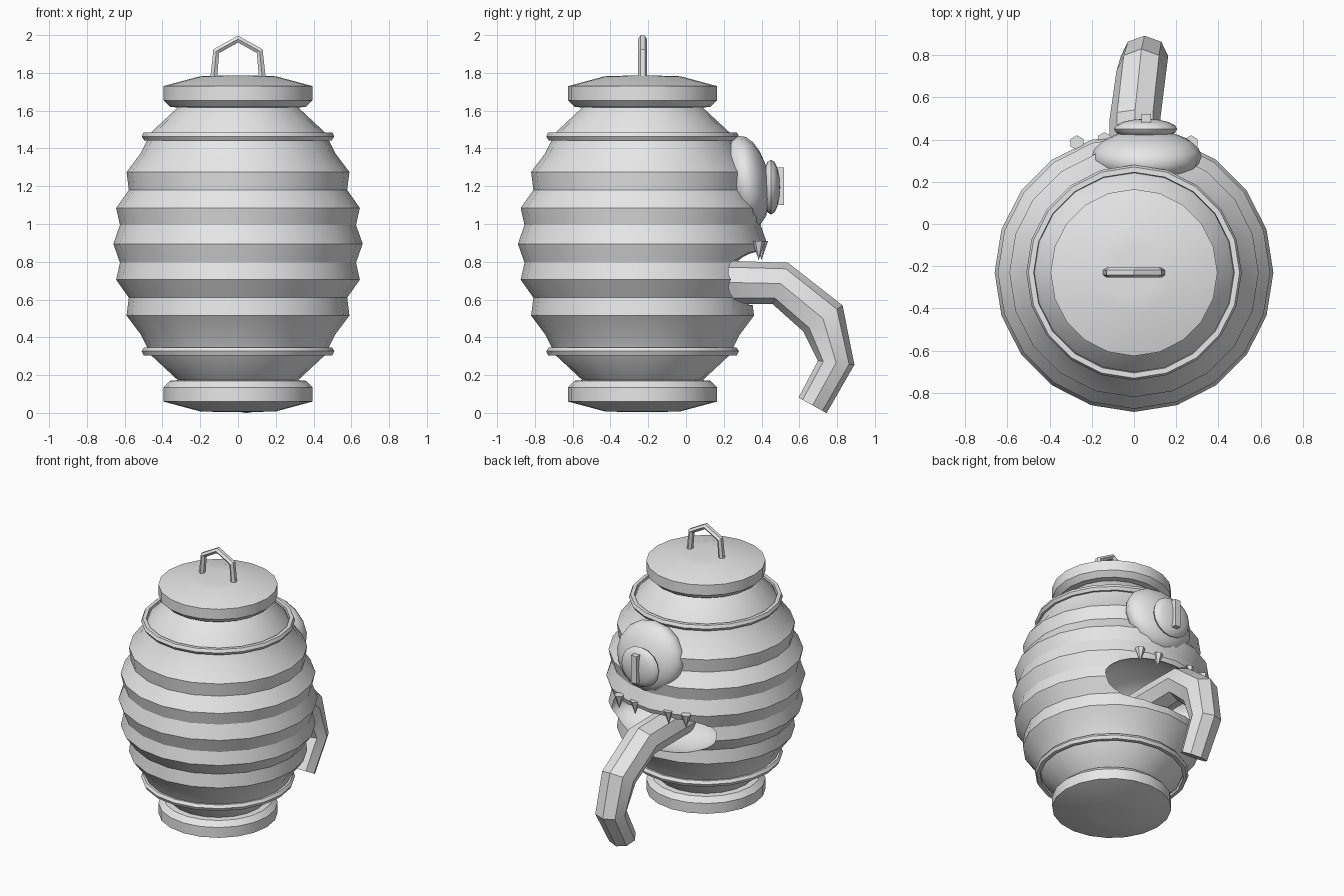
import bpy, bmesh, math
from mathutils import Vector, Matrix

if "Cube" in bpy.data.objects:
    bpy.data.objects.remove(bpy.data.objects["Cube"])

AXIS_Y = -0.23     # lantern axis
MID_Z = 0.895      # lantern is symmetric above and below this height
SIDES = 20

grey = bpy.data.materials.new("plain_grey")
grey.use_nodes = True
grey.diffuse_color = (0.8, 0.8, 0.8, 1)
grey.node_tree.nodes["Principled BSDF"].inputs["Base Color"].default_value = (0.8, 0.8, 0.8, 1)


def make(name, bm):
    bmesh.ops.recalc_face_normals(bm, faces=bm.faces)
    mesh = bpy.data.meshes.new(name)
    bm.to_mesh(mesh)
    bm.free()
    mesh.materials.append(grey)
    obj = bpy.data.objects.new(name, mesh)
    bpy.context.collection.objects.link(obj)
    return obj


def smooth(obj, angle=30):
    bpy.ops.object.select_all(action="DESELECT")
    obj.select_set(True)
    bpy.context.view_layer.objects.active = obj
    bpy.ops.object.shade_smooth_by_angle(angle=math.radians(angle))


def loft(name, rings, closed=False):
    """Bridge rings of points; cap the ends unless the rings form a loop."""
    bm = bmesh.new()
    loops = [[bm.verts.new(p) for p in ring] for ring in rings]
    pairs = list(zip(loops, loops[1:])) + ([(loops[-1], loops[0])] if closed else [])
    for a, b in pairs:
        for i in range(len(a)):
            j = (i + 1) % len(a)
            bm.faces.new((a[i], a[j], b[j], b[i]))
    if not closed:
        bm.faces.new(loops[0])
        bm.faces.new(loops[-1])
    return make(name, bm)


def lathe(name, profile, closed=False):
    def ring(r, z):
        turn = [math.tau * i / SIDES for i in range(SIDES)]
        return [(r * math.cos(a), AXIS_Y + r * math.sin(a), z) for a in turn]
    return loft(name, [ring(r, z) for r, z in profile], closed)


def tube(name, path, side, wide, thick, sides):
    """Sweep an oval along a path; wide runs along the side axis."""
    pts = [Vector(p) for p in path]
    side = Vector(side)
    rings = []
    for i, p in enumerate(pts):
        a, b = pts[max(i - 1, 0)], pts[min(i + 1, len(pts) - 1)]
        t = Vector()
        if i > 0:
            t += (p - a).normalized()
        if i < len(pts) - 1:
            t += (b - p).normalized()
        n = t.cross(side).normalized()
        turn = [math.tau * k / sides for k in range(sides)]
        rings.append([p + side * wide[i] * math.cos(k) + n * thick[i] * math.sin(k) for k in turn])
    return loft(name, rings)


def ellipsoid(name, centre, size, tilt=0, u=20, v=12):
    bm = bmesh.new()
    bmesh.ops.create_uvsphere(bm, u_segments=u, v_segments=v, radius=1)
    pole_to_y = Matrix.Rotation(math.radians(-90), 4, "X")
    xform = (Matrix.Translation(centre) @ Matrix.Rotation(math.radians(tilt), 4, "X")
             @ Matrix.Diagonal((*size, 1)) @ pole_to_y)
    bmesh.ops.transform(bm, matrix=xform, verts=bm.verts)
    return make(name, bm)


# Ribbed paper body: half profile of (radius, height from middle), mirrored
half = [(0.66, 0), (0.625, 0.1), (0.645, 0.19), (0.578, 0.285), (0.59, 0.38),
        (0.515, 0.48), (0.48, 0.55), (0.46, 0.59), (0.31, 0.73)]
body = lathe("lantern_body", [(r, MID_Z - d) for r, d in reversed(half)]
             + [(r, MID_Z + d) for r, d in half[1:]])

# Mouth carved out of the body
cutter = ellipsoid("mouth_cutter", (0.01, 0.25, 0.73), (0.43, 0.26, 0.175), u=32, v=20)
cutter.hide_render = True
smooth(cutter)
cut = body.modifiers.new("mouth", "BOOLEAN")
cut.operation = "DIFFERENCE"
cut.solver = "EXACT"
cut.object = cutter
smooth(body)
bpy.ops.object.modifier_apply(modifier="mouth")
bpy.data.objects.remove(cutter)
smooth(body)

# Hoops and end caps, mirrored about the middle
for label, s in (("upper", 1), ("lower", -1)):
    hoop = [(0.47, 0.55), (0.497, 0.548), (0.51, 0.568), (0.5, 0.59), (0.475, 0.59)]
    smooth(lathe(label + "_hoop", [(r, MID_Z + s * d) for r, d in hoop], closed=True))
    cap = [(0.3, 0.72), (0.36, 0.725), (0.395, 0.76), (0.395, 0.835), (0.2, 0.887), (0.1, 0.89)]
    smooth(lathe(label + "_cap", [(r, MID_Z + s * d) for r, d in cap]))

# Carrying handle
handle = [(-0.13, 1.76), (-0.115, 1.915), (0, 1.979), (0.115, 1.915), (0.13, 1.76)]
tube("handle", [(x, AXIS_Y, z) for x, z in handle], (0, 1, 0), [0.024] * 5, [0.021] * 5, 6)

# Single eye
smooth(ellipsoid("eyeball", (0.06, 0.32, 1.225), (0.26, 0.12, 0.245), tilt=10, u=16, v=10), 40)
smooth(ellipsoid("iris", (0.055, 0.45, 1.195), (0.15, 0.048, 0.145), u=16, v=8), 40)
bm = bmesh.new()
bmesh.ops.create_cube(bm, size=1, matrix=Matrix.Translation((0.057, 0.495, 1.2))
                      @ Matrix.Diagonal((0.045, 0.05, 0.2, 1)))
make("pupil", bm)

# Teeth hanging from the upper lip
for i, (x, y) in enumerate([(-0.27, 0.385), (-0.14, 0.4), (0.13, 0.4), (0.27, 0.385)]):
    bm = bmesh.new()
    bmesh.ops.create_cone(bm, cap_ends=True, segments=6, radius1=0, radius2=0.035, depth=0.1,
                          matrix=Matrix.Translation((x, y, 0.86)))
    bmesh.ops.remove_doubles(bm, verts=bm.verts, dist=0.0005)
    make(f"tooth_{i + 1}", bm)

# Long drooping tongue
path = [(0, 0.05, 0.69), (0, 0.25, 0.69), (0.005, 0.5, 0.685), (0.035, 0.725, 0.5),
        (0.05, 0.795, 0.265), (0.045, 0.67, 0.04)]
smooth(tube("tongue", path, (1, 0, 0), [0.12, 0.12, 0.12, 0.118, 0.112, 0.1],
            [0.11, 0.114, 0.117, 0.125, 0.097, 0.085], 8), 35)
